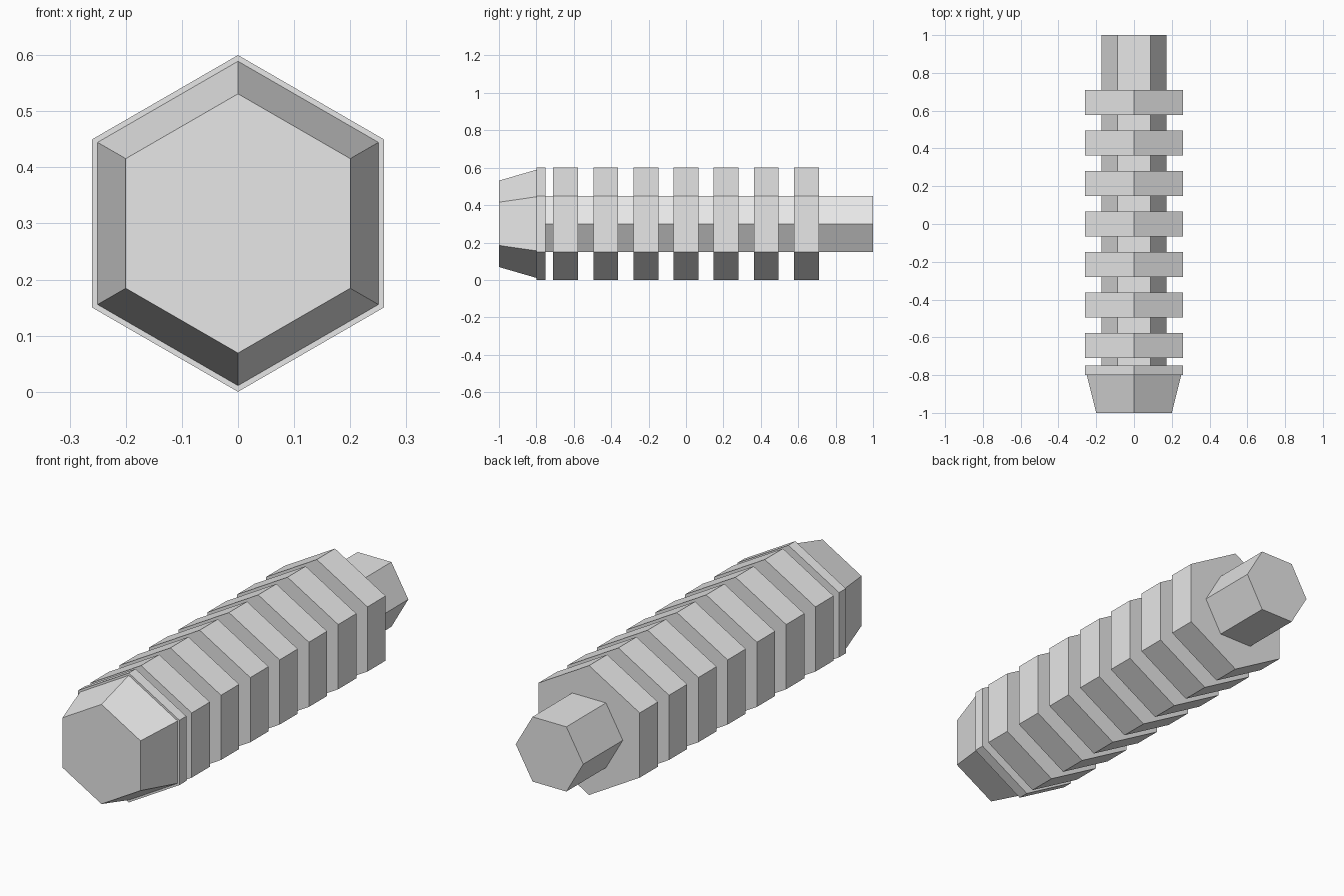
import bpy
import math
from mathutils import Matrix

if "Cube" in bpy.data.objects:
    bpy.data.objects.remove(bpy.data.objects["Cube"])

grey = bpy.data.materials.new("light grey")
grey.diffuse_color = (0.8, 0.8, 0.8, 1)
grey.use_nodes = True
grey.node_tree.nodes["Principled BSDF"].inputs["Base Color"].default_value = grey.diffuse_color


def hex_prism(name, y0, y1, r0, r1, point_up=True):
    """Six-sided prism or taper along y, from y0 (radius r0) to y1 (radius r1)."""
    offset = math.pi / 2 if point_up else 0
    verts = [(r * math.cos(offset + i * math.pi / 3), y,
              0.3 + r * math.sin(offset + i * math.pi / 3))
             for y, r in ((y0, r0), (y1, r1)) for i in range(6)]
    faces = [tuple(range(6)), tuple(range(11, 5, -1))]
    faces += [((i + 1) % 6, i, i + 6, (i + 1) % 6 + 6) for i in range(6)]
    mesh = bpy.data.meshes.new(name)
    mesh.from_pydata(verts, [], faces)
    mesh.materials.append(grey)
    obj = bpy.data.objects.new(name, mesh)
    bpy.context.collection.objects.link(obj)
    return obj


# Central rod, flat side up, with its front end just inside the nose
hex_prism("rod", -0.99, 1.0, 0.1732, 0.1732, point_up=False)

# Tapered nose and the thin collar behind it
hex_prism("nose", -1.0, -0.8, 0.231, 0.289)
hex_prism("collar", -0.8, -0.75, 0.3, 0.3)

# Seven evenly spaced rings
for i in range(7):
    y = (i - 3) * 0.2145
    hex_prism(f"ring_{i + 1}", y - 0.0665, y + 0.0665, 0.3, 0.3)
